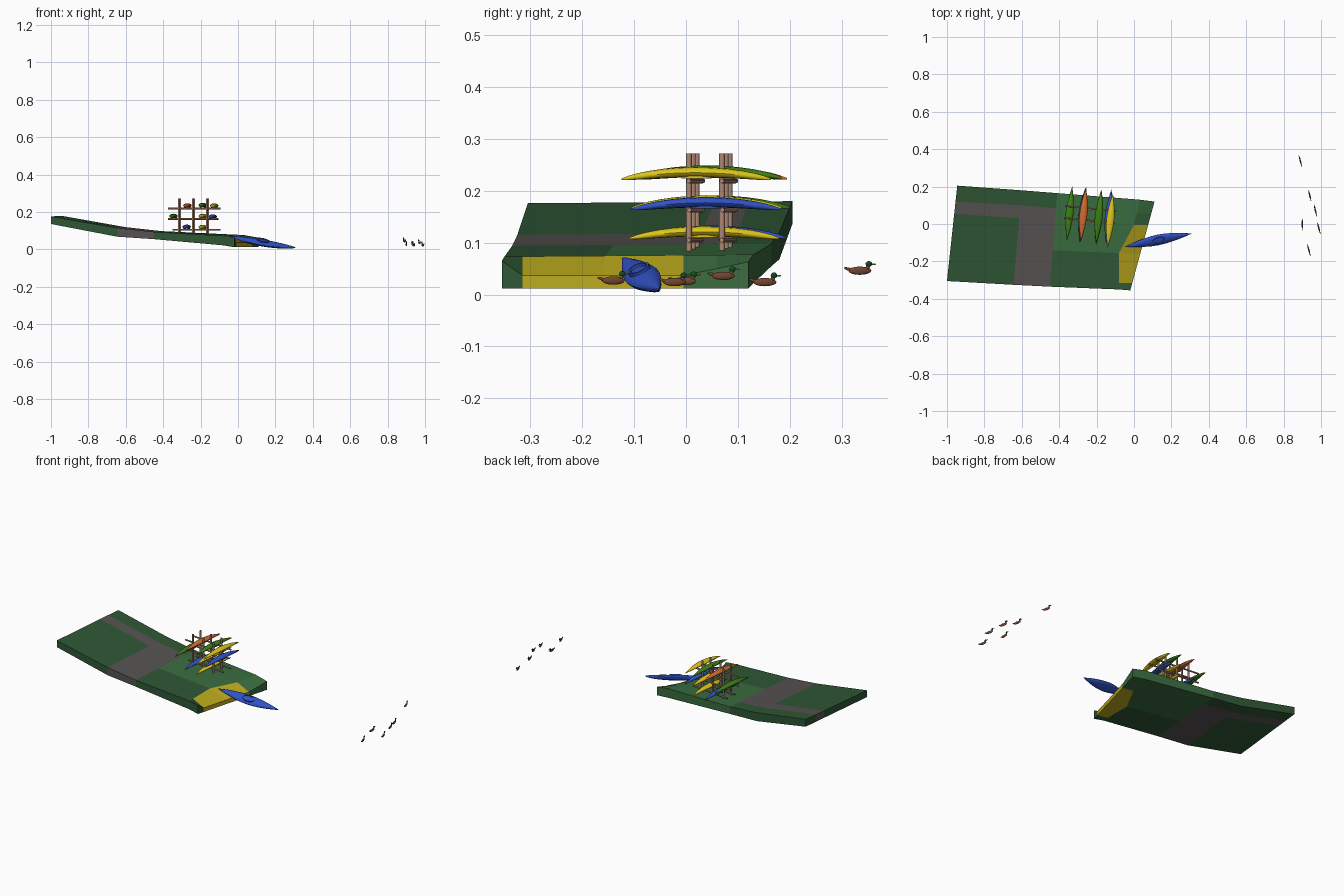
import bpy, bmesh, math
from mathutils import Matrix, Vector

if "Cube" in bpy.data.objects:
    bpy.data.objects.remove(bpy.data.objects["Cube"])

COLORS = {
    "dark_grass": (.028, .095, .036), "light_grass": (.042, .15, .05), "road": (.095, .085, .085),
    "sand": (.5, .4, .012), "blue": (.03, .085, .55), "yellow": (.72, .56, .01),
    "orange": (.63, .15, .025), "green": (.045, .22, .007), "wood": (.43, .25, .18),
    "brown": (.18, .065, .033), "head_green": (.005, .07, .02), "beak": (.6, .4, .03)}
MATS = {}
for key, col in COLORS.items():
    MATS[key] = bpy.data.materials.new(key)
    MATS[key].diffuse_color = (*col, 1)
Rot, Tr = Matrix.Rotation, Matrix.Translation


def finish(bm, name, mats, smooth=None):
    bmesh.ops.recalc_face_normals(bm, faces=bm.faces)
    me = bpy.data.meshes.new(name)
    bm.to_mesh(me)
    bm.free()
    for m in mats:
        me.materials.append(MATS[m])
    ob = bpy.data.objects.new(name, me)
    bpy.context.collection.objects.link(ob)
    if smooth:
        bpy.context.view_layer.objects.active = ob
        bpy.ops.object.select_all(action='DESELECT')
        ob.select_set(True)
        bpy.ops.object.shade_smooth_by_angle(angle=math.radians(smooth))
    return ob


# Sloping bank: columns run left to right, rows front to back
def bank():
    ys = [(-.305, -.27, -.13, .055, .12, .205), (-.325, -.29, -.14, .03, .10, .18),
          (-.335, -.30, -.14, .03, .085, .165), (-.35, -.315, -.155, -.005, .06, .13),
          (-.355, -.315, -.16, -.005, .06, .12)]
    ends = [(-1, -.945), (-.645, -.60), (-.45, -.41), None, (-.02, .11)]
    top_z, bot_z = (.178, .117, .096, .075, 0), (.136, .068, .055, .022, .012)
    edge_z = (.065, .037, .037, .037, .05, .063)
    bm = bmesh.new()
    top, bot = [], []
    for c, col in enumerate(ys):
        top.append([])
        bot.append([])
        for r, y in enumerate(col):
            f = (y - col[0]) / (col[-1] - col[0])
            x = ends[c][0] + (ends[c][1] - ends[c][0]) * f if ends[c] else (-.08, -.08, -.08, 0, .015, .03)[r]
            z = edge_z[r] if c == 4 else top_z[c] + .004 * (f - .5)
            top[c].append(bm.verts.new((x, y, z)))
            bot[c].append(bm.verts.new((x, y, bot_z[c])))
    # one material digit per cell: 0 dark, 1 light, 2 road, 3 sand
    kinds = ("00020", "22222", "00111", "03311")

    def face(vs, k):
        bm.faces.new(vs).material_index = int(k)
    for c in range(4):
        for r in range(5):
            k = kinds[c][r]
            if c == 1 and r == 4:
                k = 0
            for g in (top, bot):
                face((g[c][r], g[c + 1][r], g[c + 1][r + 1], g[c][r + 1]), k)
        for r, cell in ((0, 0), (5, 4)):
            k = 0 if (c, cell) == (1, 4) else kinds[c][cell]
            face((top[c][r], top[c + 1][r], bot[c + 1][r], bot[c][r]), k)
    for c, cell in ((0, 0), (4, 3)):
        for r in range(5):
            face((top[c][r], top[c][r + 1], bot[c][r + 1], bot[c][r]), kinds[cell][r])
    finish(bm, "river_bank", ("dark_grass", "light_grass", "road", "sand"))


# Kayak along local x: lofted hull with pointed, rising tips and a cockpit rim
def kayak(name, mat, M, half, w, deck, hull, rise):
    bm = bmesh.new()
    n, m = 14, 12
    rings = []
    for i in range(n + 1):
        t = -math.cos(math.pi * i / n)
        s = max(.05, 1 - abs(t) ** 1.7)
        h = max(.15, math.sqrt(max(0, 1 - t * t)))
        ring = []
        for j in range(m):
            a = 2 * math.pi * j / m
            z = math.sin(a) * (deck if math.sin(a) > 0 else hull) * h
            ring.append(bm.verts.new((t * half, w * s * math.cos(a), z + rise * t * t)))
        rings.append(ring)
    for a, b in zip(rings, rings[1:]):
        for j in range(m):
            bm.faces.new((a[j], a[(j + 1) % m], b[(j + 1) % m], b[j]))
    bm.faces.new(rings[0])
    bm.faces.new(rings[-1])
    # cockpit coaming
    R, q = half * .2, 16
    loops = []
    for rad, z in ((1, .7), (1, 1.25), (.8, 1.25), (.75, .6)):
        loops.append([bm.verts.new((R * rad * math.cos(2 * math.pi * k / q),
                                    w * .68 * rad * math.sin(2 * math.pi * k / q), deck * z)) for k in range(q)])
    for a, b in zip(loops, loops[1:]):
        for k in range(q):
            bm.faces.new((a[k], a[(k + 1) % q], b[(k + 1) % q], b[k]))
    bmesh.ops.transform(bm, matrix=M, verts=bm.verts)
    finish(bm, name, (mat,), 40)


# Rack of round poles: posts and long rails, in a frame turned slightly
RACK = Tr((-.238, .045, 0)) @ Rot(math.radians(-5.7), 4, 'Z')


def rack():
    bm = bmesh.new()

    def pole(p, q, r):
        d = Vector(q) - Vector(p)
        M = RACK @ Tr((Vector(p) + Vector(q)) / 2) @ d.to_track_quat('Z', 'Y').to_matrix().to_4x4()
        bmesh.ops.create_cone(bm, cap_ends=True, segments=10, radius1=r, radius2=r, depth=d.length, matrix=M)
    for y in (-.032, .032):
        for x in (-.075, 0, .075):
            pole((x, y, .085 - .1 * x * .5), (x, y, .272), .0055)
        for z, x0, x1 in ((.219, -.135, .14), (.163, -.135, .13), (.105, -.11, .14)):
            pole((x0, y + .006, z), (x1, y + .006, z), .0045)
    finish(bm, "storage_rack", ("wood",), 40)


# Duck, a narrow body with tail, neck, head and beak, facing +y
def duck(i, x, y, z, yaw):
    bm = bmesh.new()

    def blob(loc, size, tilt, mat):
        before = set(bm.faces)
        M = Tr(loc) @ Rot(tilt, 4, 'X') @ Matrix.Diagonal((*size, 1))
        bmesh.ops.create_uvsphere(bm, u_segments=12, v_segments=8, radius=1, matrix=M)
        for f in set(bm.faces) - before:
            f.material_index = mat
    blob((0, 0, 0), (.004, .023, .008), 0, 0)
    blob((0, -.022, .003), (.002, .01, .003), -.25, 0)
    blob((0, .016, .007), (.0025, .004, .007), -.2, 0)
    blob((0, .018, .013), (.0035, .0065, .0055), 0, 1)
    blob((0, .027, .0125), (.002, .0055, .0016), 0, 2)
    bmesh.ops.transform(bm, matrix=Tr((x, y, z)) @ Rot(math.radians(yaw), 4, 'Z'), verts=bm.verts)
    finish(bm, f"duck_{i}", ("brown", "head_green", "beak"), 60)


bank()
rack()

# Stored kayaks lie upside down on the rails: colour, x along rack, y shift, height
stored = [("orange", -.033, .002, .236), ("green", .05, 0, .238), ("yellow", .113, -.014, .235),
          ("green", -.107, 0, .180), ("yellow", .05, 0, .180), ("blue", .103, .004, .177),
          ("blue", -.037, 0, .122), ("yellow", .05, -.005, .121)]
for i, (mat, x, y, z) in enumerate(stored, 1):
    M = RACK @ Tr((x, y, z)) @ Rot(math.pi / 2, 4, 'Z') @ Rot(math.pi, 4, 'X')
    kayak(f"stored_kayak_{i}", mat, M, .145, .021, .009, .011, .013)

# Launched kayak sliding off the beach, rolled to one side
M = (Tr((.13, -.085, .036)) @ Rot(math.radians(11.3), 4, 'Z') @ Rot(math.radians(9.5), 4, 'Y')
     @ Rot(math.radians(27), 4, 'X'))
kayak("launched_kayak", "blue", M, .181, .032, .014, .017, .004)

# Flock of ducks
for i, d in enumerate([(.89, .335, .046, 15), (.94, .152, .024, 13), (.97, .072, .036, 13),
                       (.90, -.003, .026, 0), (.988, -.022, .024, 15), (.935, -.14, .027, 15)], 1):
    duck(i, *d)

for m in bpy.data.materials:
    if m.users and not m.is_grease_pencil:
        m.use_nodes = True
        m.node_tree.nodes["Principled BSDF"].inputs["Base Color"].default_value = m.diffuse_color
